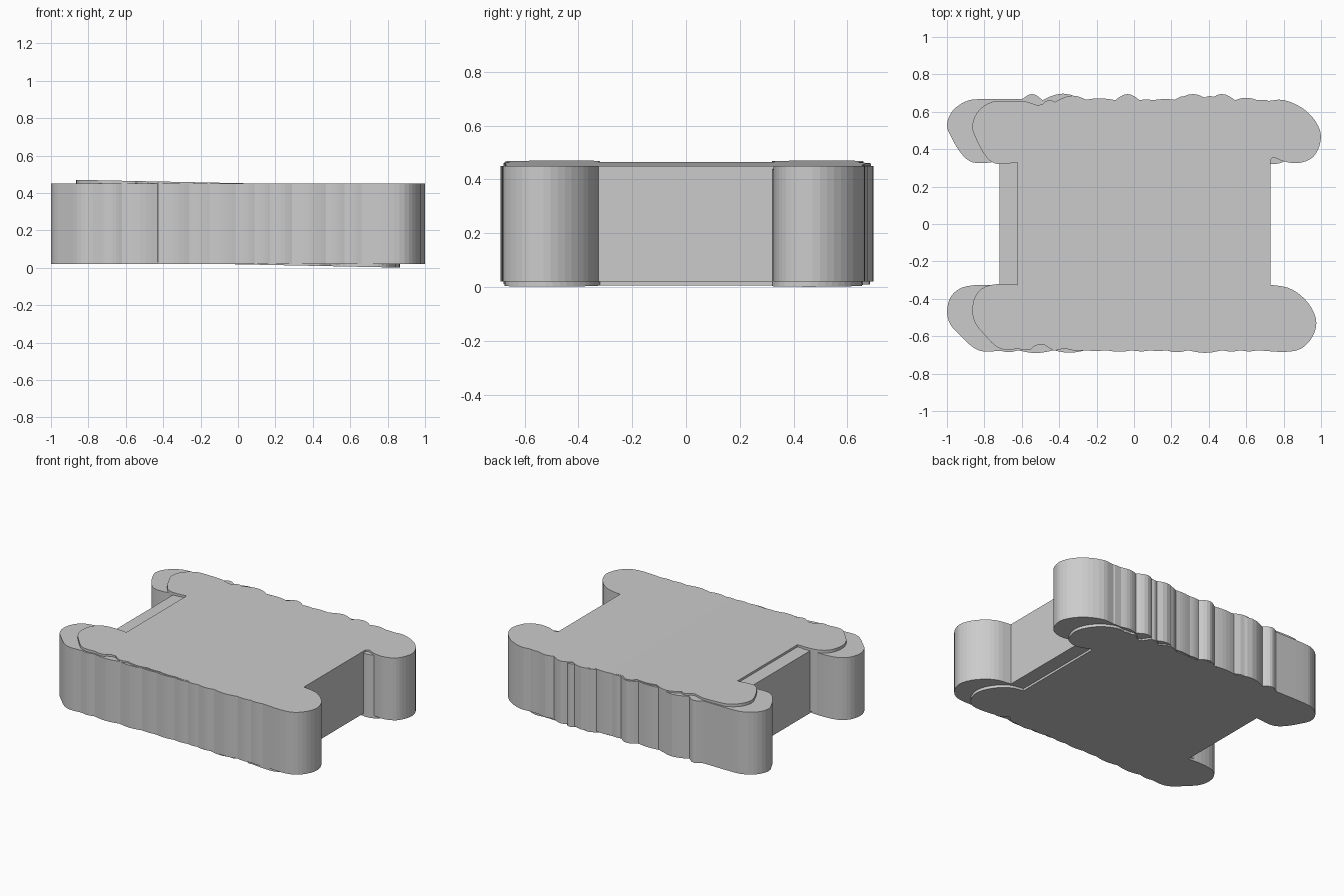
import bpy, bmesh, math
from mathutils import Vector

if "Cube" in bpy.data.objects:
    bpy.data.objects.remove(bpy.data.objects["Cube"])


def smooth_run(pts, steps=3):
    """Catmull-Rom curve through an open run of points."""
    p = [Vector(q) for q in pts]
    p = [2 * p[0] - p[1]] + p + [2 * p[-1] - p[-2]]
    out = []
    for i in range(1, len(p) - 2):
        a, b, c, d = p[i - 1:i + 3]
        for k in range(steps):
            t = k / steps
            out.append(0.5 * (2 * b + (c - a) * t + (2 * a - 5 * b + 4 * c - d) * t * t
                              + (3 * b - a - 3 * c + d) * t ** 3))
    out.append(p[-2])
    return out


def scallops(xs, base, heights, steps=6):
    """Row of shallow rounded bumps between the x positions."""
    out = []
    for x0, x1, h in zip(xs, xs[1:], heights):
        for k in range(1, steps + 1):
            t = k / steps
            out.append(Vector((x0 + (x1 - x0) * t, base + h * math.sin(math.pi * t))))
    return out[:-1]


def slab(name, outline, bottom, top, slope=0.0):
    """Vertical prism whose two ends may share a slight tilt along x."""
    bm = bmesh.new()
    low = [bm.verts.new((p.x, p.y, bottom + slope * p.x)) for p in outline]
    high = [bm.verts.new((p.x, p.y, top + slope * p.x)) for p in outline]
    bm.faces.new(low[::-1])
    bm.faces.new(high)
    n = len(low)
    for i in range(n):
        j = (i + 1) % n
        bm.faces.new((low[i], low[j], high[j], high[i]))
    bmesh.ops.recalc_face_normals(bm, faces=bm.faces)
    me = bpy.data.meshes.new(name)
    bm.to_mesh(me)
    bm.free()
    ob = bpy.data.objects.new(name, me)
    bpy.context.collection.objects.link(ob)
    return ob


# Rounded corner lobes
front_left = smooth_run([(-.72, -.33), (-.82, -.325), (-.92, -.34), (-.98, -.39), (-1, -.47),
                         (-.98, -.54), (-.93, -.595), (-.86, -.66), (-.8, -.682), (-.72, -.678)])
front_right = smooth_run([(.66, -.675), (.8, -.684), (.89, -.668), (.95, -.61), (.975, -.53),
                          (.95, -.45), (.89, -.38), (.82, -.34), (.73, -.325)])
back_right = smooth_run([(.73, .345), (.75, .355), (.8, .335), (.87, .325), (.94, .345),
                         (.98, .39), (1, .47), (.97, .55), (.9, .62), (.8, .663), (.72, .658)])
back_left = smooth_run([(-.6, .667), (-.82, .668), (-.9, .655), (-.97, .605), (-1, .53),
                        (-.975, .46), (-.93, .385), (-.88, .337), (-.82, .325), (-.72, .335)])

# Scalloped long edges
front_edge = scallops([-.72, -.62, -.43, -.26, -.15, -.01, .09, .17, .29, .47, .57, .66],
                      -.675, [-.01, -.015, -.013, -.004, -.008, -.006, -.005, -.01, -.014, -.007, -.006])
back_edge = scallops([.72, .66, .54, .40, .23, .10, .03, -.10, -.27, -.49, -.6],
                     .662, [0, .013, .033, .033, .006, .004, .033, .01, .035, .033])

outline = front_left + front_edge + front_right + back_right + back_edge + back_left
slab("main_body", outline, 0.021, 0.45)

# Narrower, slightly tilted core that emerges at top left and bottom right
notches = [(-.49, -.62), (-.49, .62), (.49, .62), (.49, -.62)]


def core_point(p):
    q = Vector((p.x * 0.865, p.y * 0.985))
    for nx, ny in notches:
        d = abs(q.x - nx)
        if d < .06 and q.y * ny > 0 and abs(q.y) > .5:
            q.y -= math.copysign(.04 * (1 - d / .06), ny)
    return q


slab("tilted_core", [core_point(p) for p in outline], 0.0185, 0.4525, -0.0205)
